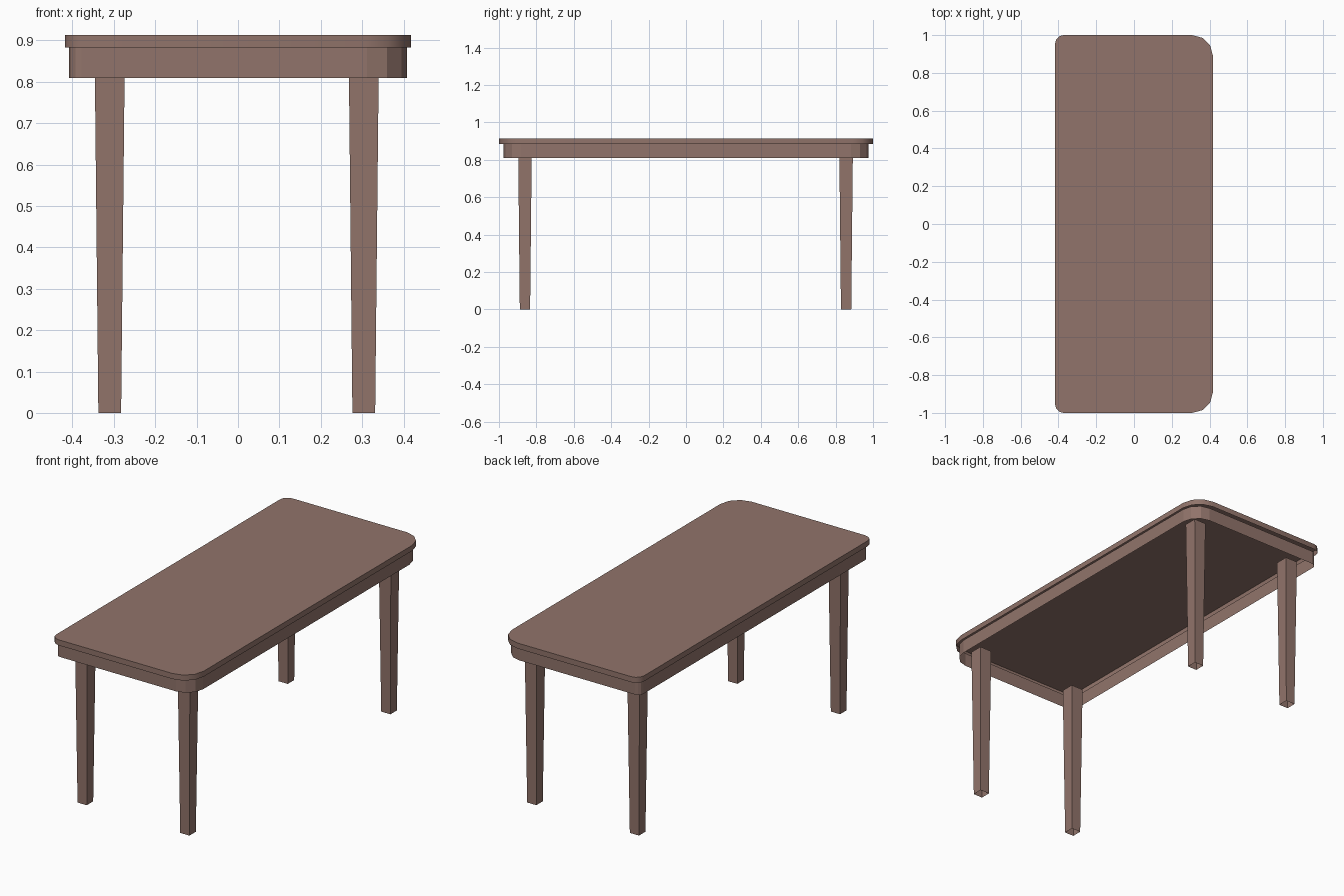
import bpy, bmesh, math

if "Cube" in bpy.data.objects:
    bpy.data.objects.remove(bpy.data.objects["Cube"])

wood = bpy.data.materials.new("brown wood")
wood.diffuse_color = (0.285, 0.175, 0.146, 1.0)
wood.use_nodes = True
wood.node_tree.nodes["Principled BSDF"].inputs["Base Color"].default_value = wood.diffuse_color

TOP_Z, SLAB_Z, APRON_Z, LEG_Z = 0.913, 0.883, 0.809, 0.845


def outline(hx, hy, r_left, r_right, steps=3):
    """Rounded rectangle, counter-clockwise; left and right corners differ."""
    corners = [(1, 1, r_right, 0), (-1, 1, r_left, 90),
               (-1, -1, r_left, 180), (1, -1, r_right, 270)]
    pts = []
    for sx, sy, r, start in corners:
        for i in range(steps + 1):
            a = math.radians(start + 90 * i / steps)
            pts.append((sx * (hx - r) + r * math.cos(a),
                        sy * (hy - r) + r * math.sin(a)))
    return pts


def loft(name, low, z0, high, z1, cap_top=False):
    """Join two matching outlines with side walls, optionally closed on top."""
    bm = bmesh.new()
    a = [bm.verts.new((x, y, z0)) for x, y in low]
    b = [bm.verts.new((x, y, z1)) for x, y in high]
    n = len(a)
    for i in range(n):
        j = (i + 1) % n
        bm.faces.new((a[i], a[j], b[j], b[i]))
    if cap_top:
        bm.faces.new(b)
    mesh = bpy.data.meshes.new(name)
    bm.to_mesh(mesh)
    bm.free()
    mesh.materials.append(wood)
    obj = bpy.data.objects.new(name, mesh)
    bpy.context.collection.objects.link(obj)
    return obj


def square(cx, cy, h):
    return [(cx - h, cy - h), (cx + h, cy - h), (cx + h, cy + h), (cx - h, cy + h)]


# Table top: open shell, small corners on the left, wide ones on the right
slab = outline(0.418, 1.0, 0.045, 0.11)
top = loft("table_top", slab, SLAB_Z, slab, TOP_Z, True)
bpy.context.view_layer.objects.active = top
top.select_set(True)
bpy.ops.object.shade_smooth_by_angle(angle=math.radians(40))

# Apron: thin open band under the top
band = outline(0.408, 0.977, 0.03, 0.096)
loft("apron", band, APRON_Z, band, SLAB_Z)

# Tapered legs, open at the foot, reaching up inside the apron
for side, x in (("left", -0.31), ("right", 0.304)):
    for end, y in (("front", -0.861), ("back", 0.856)):
        loft(f"{end}_{side}_leg", square(x, y, 0.0275), 0.0,
             square(x, y, 0.0362), LEG_Z)
